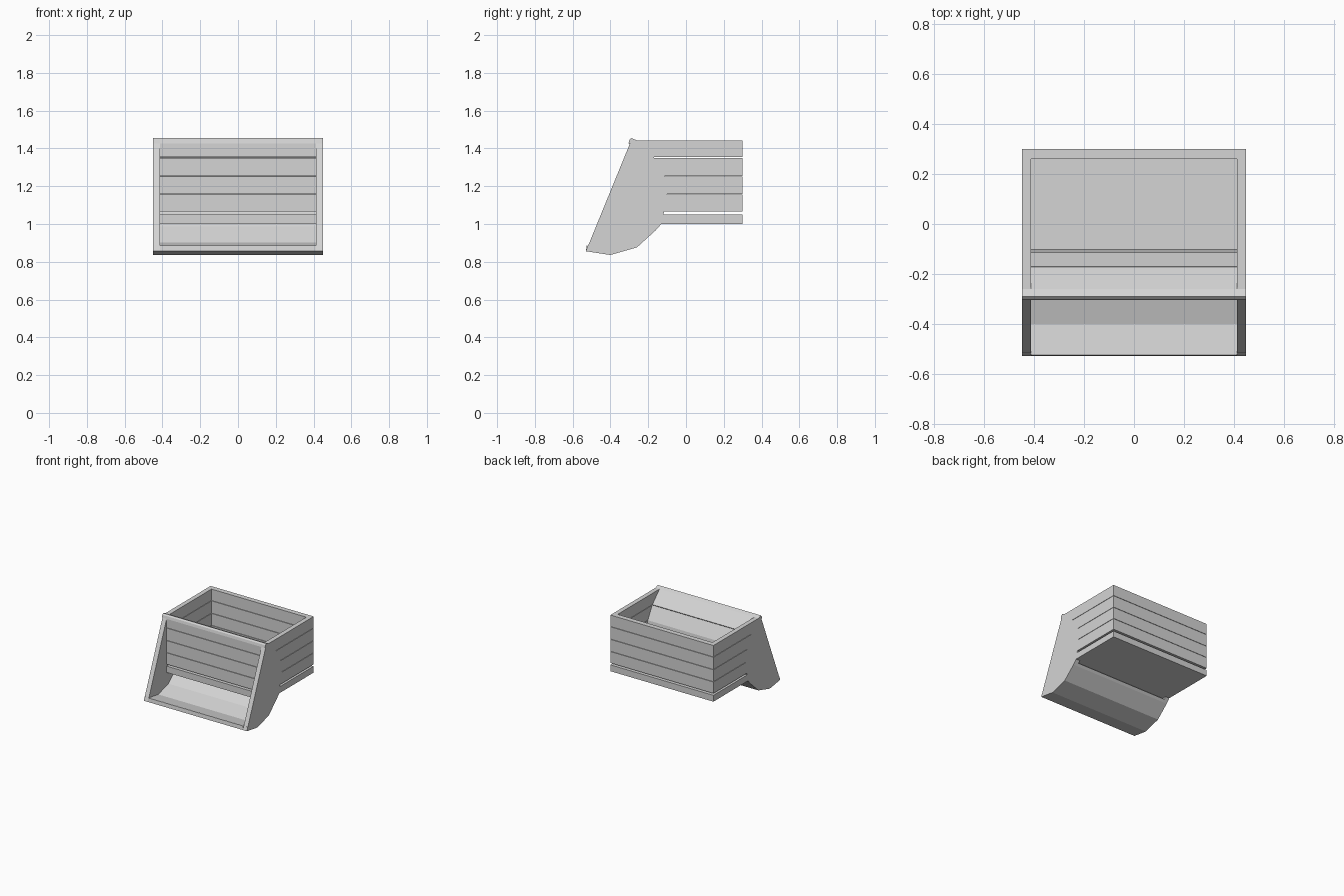
import bpy
from mathutils import Vector

cube = bpy.data.objects.get("Cube")
if cube:
    bpy.data.objects.remove(cube, do_unlink=True)

grey = bpy.data.materials.new("light_grey")
grey.use_nodes = True
COLOR = (0.66, 0.66, 0.66, 1)
grey.diffuse_color = COLOR
grey.node_tree.nodes["Principled BSDF"].inputs["Base Color"].default_value = COLOR

OUT, INN = 0.449, 0.413       # outer and inner half width
BACK_IN, BACK = 0.26, 0.30    # back wall
FRONT, FRONT_IN = -0.30, -0.26  # front wall
THICK = 0.03
GAP = 0.0015                  # half the groove between boards


def extrude(name, profile, x0, x1):
    """Prism of a (y, z) profile along x."""
    n = len(profile)
    area = sum(profile[i][0] * profile[(i + 1) % n][1]
               - profile[(i + 1) % n][0] * profile[i][1] for i in range(n))
    if area < 0:
        profile = profile[::-1]
    verts = [(x, y, z) for x in (x0, x1) for y, z in profile]
    faces = [list(range(n))[::-1], list(range(n, 2 * n))]
    faces += [(i, (i + 1) % n, n + (i + 1) % n, n + i) for i in range(n)]
    mesh = bpy.data.meshes.new(name)
    mesh.from_pydata(verts, [], faces)
    mesh.materials.append(grey)
    obj = bpy.data.objects.new(name, mesh)
    bpy.context.collection.objects.link(obj)
    return obj


def rect(y0, y1, z0, z1):
    return [(y0, z0), (y1, z0), (y1, z1), (y0, z1)]


def thicken(path):
    """Band of even thickness on the front side of a path that runs downwards."""
    pts = [Vector(p) for p in path]
    normals = []
    for a, b in zip(pts, pts[1:]):
        d = (b - a).normalized()
        normals.append(Vector((d.y, -d.x)))
    inner = []
    for i, p in enumerate(pts):
        a, b = normals[max(i - 1, 0)], normals[min(i, len(normals) - 1)]
        m = (a + b).normalized()
        inner.append(p + m * THICK / m.dot(a))
    return [tuple(p) for p in pts + inner[::-1]]


# Curve of the chute's rear face, from the rim down to the bin floor
curve = [(-0.26, 1.443), (-0.17, 1.352), (-0.115, 1.253), (-0.10, 1.157), (-0.115, 1.066)]
floor_front = [(-0.12, 1.051), (-0.13, 1.001)]
trough = [(-0.145, 0.985), (-0.16, 0.967), (-0.26, 0.876), (-0.40, 0.836), (-0.53, 0.856)]

# Wall rows as (front y at bottom, bottom z, front y at top, top z)
rows = [(floor_front[1][0], 1.001, floor_front[0][0], 1.051)]
for i, ((yt, zt), (yb, zb)) in enumerate(reversed(list(zip(curve, curve[1:])))):
    rows.append((yb, zb + (GAP if i else 0), yt, zt - (GAP if i < 3 else 0)))

# Side panels: solid cheek at the front, separate boards towards the back
outline = [(-0.29, 1.443)] + trough[:0:-1]
for yb, zb, yt, zt in rows:
    outline += [(yb, zb), (BACK_IN, zb), (BACK_IN, zt), (yt, zt)]
for side, s in (("left", 1), ("right", -1)):
    extrude(side + "_side_panel", outline, *sorted((s * INN, s * OUT)))

# Back and front boards, and the floor between them
for i, (yb, zb, yt, zt) in enumerate(rows):
    extrude(f"back_board_{i + 1}", rect(BACK_IN, BACK, zb, zt), -OUT, OUT)
    extrude(f"front_board_{i + 1}", rect(FRONT, FRONT_IN, zb, min(zt, 1.43)), -INN, INN)
extrude("floor", rect(FRONT_IN, BACK_IN, 1.001, 1.051), -INN, INN)

# Sloping boards inside the bin: one at the rim, one bent down to the floor
top, knee = Vector(curve[0]), Vector(curve[1])
step = (knee - top).normalized() * 2 * GAP
extrude("chute_upper_board", thicken([top, knee - step]), -INN, INN)
extrude("chute_lower_board", thicken(curve[1:] + floor_front), -INN, INN)

# Feeding trough and top rim bar
extrude("trough", thicken(trough), -INN, INN)
extrude("trough_lip", [(-0.53, 0.856), (-0.50, 0.852), (-0.50, 0.882), (-0.52, 0.885)], -OUT, OUT)
extrude("top_bar", [(-0.30, 1.445), (-0.29, 1.455), (-0.26, 1.443), (-0.26, 1.432),
                    (-0.305, 1.425)], -OUT, OUT)
